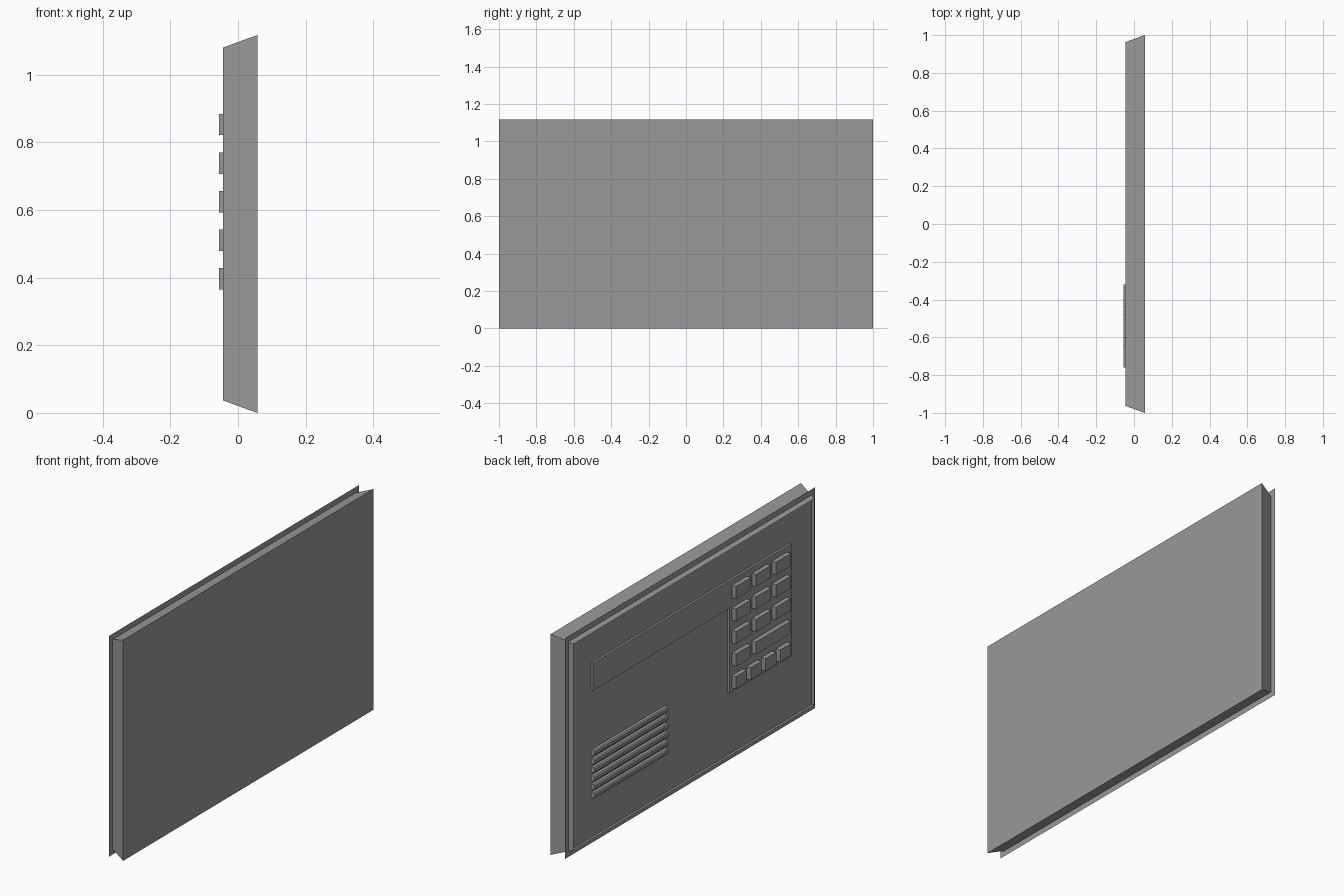
import bpy, bmesh

if "Cube" in bpy.data.objects:
    bpy.data.objects.remove(bpy.data.objects["Cube"])

H = 1.117          # overall height
X_BACK, X_RIM = 0.057, -0.045
X_SHEET, X_PLATE, X_KEY = -0.022, -0.033, -0.056

grey = bpy.data.materials.new("dark_grey")
grey.diffuse_color = (0.318, 0.318, 0.318, 1)
grey.use_nodes = True
grey.node_tree.nodes["Principled BSDF"].inputs["Base Color"].default_value = grey.diffuse_color


def make(name, build):
    bm = bmesh.new()
    build(bm)
    mesh = bpy.data.meshes.new(name)
    bm.to_mesh(mesh)
    bm.free()
    mesh.materials.append(grey)
    ob = bpy.data.objects.new(name, mesh)
    bpy.context.collection.objects.link(ob)
    return ob


def rect(bm, x, y0, y1, z0, z1):
    return [bm.verts.new((x, y, z)) for y, z in
            ((y0, z0), (y1, z0), (y1, z1), (y0, z1))]


def solid(bm, start, end):
    """Closed prism between two matching lists of points."""
    a = [bm.verts.new(p) for p in start]
    b = [bm.verts.new(p) for p in end]
    bm.faces.new(a)
    bm.faces.new(b)
    n = len(a)
    for i in range(n):
        j = (i + 1) % n
        bm.faces.new((a[i], a[j], b[j], b[i]))
    bmesh.ops.recalc_face_normals(bm, faces=bm.faces[:])


def extrude_x(bm, pts, x0, x1):
    solid(bm, [(x0, y, z) for y, z in pts], [(x1, y, z) for y, z in pts])


# Tapered tray: closed back, open front with a thin rim
def housing(bm):
    back = rect(bm, X_BACK, -1, 1, 0, H)
    rim = rect(bm, X_RIM, -0.963, 0.963, 0.037, H - 0.037)
    bm.faces.new(back)
    for i in range(4):
        j = (i + 1) % 4
        bm.faces.new((back[j], back[i], rim[i], rim[j]))


make("housing", housing)

# Thin control sheet crossing the tray and overhanging as a flange
make("front_sheet", lambda bm: bm.faces.new(
    rect(bm, X_SHEET, -1, 1, 0, H)[::-1]))

# Raised L-shaped plate holding the display strip and the keypad
outline = [(0.79, 0.913), (-0.795, 0.913), (-0.795, 0.345),
           (-0.30, 0.345), (-0.30, 0.775), (0.79, 0.775)]
make("display_and_keypad_plate",
     lambda bm: extrude_x(bm, outline, X_SHEET, X_PLATE))

# Keys: y start and width for each row, top row first
three = [(-0.32 - 0.16 * i, 0.12) for i in range(3)]
rows = [three, three, three,
        [(-0.32, 0.12), (-0.48, 0.28)],
        [(-0.32 - 0.118 * i, 0.086) for i in range(4)]]
for r, row in enumerate(rows):
    z1 = 0.884 - 0.114 * r
    z0 = z1 - 0.063
    for c, (y, w) in enumerate(row):
        pts = [(y, z0), (y, z1), (y - w, z1), (y - w, z0)]
        make(f"key_{r + 1}_{c + 1}",
             lambda bm, p=pts: extrude_x(bm, p, X_PLATE, X_KEY))


# Speaker grille: horizontal ridges with chamfered profile
def ridge(bm, z):
    prof = [(X_SHEET, z), (-0.037, z), (-0.042, z - 0.006),
            (-0.042, z - 0.021), (-0.037, z - 0.027), (X_SHEET, z - 0.027)]
    solid(bm, [(x, 0.79, h) for x, h in prof], [(x, 0.2, h) for x, h in prof])


for i in range(6):
    make(f"grille_ridge_{i + 1}", lambda bm, z=0.472 - 0.043 * i: ridge(bm, z))
